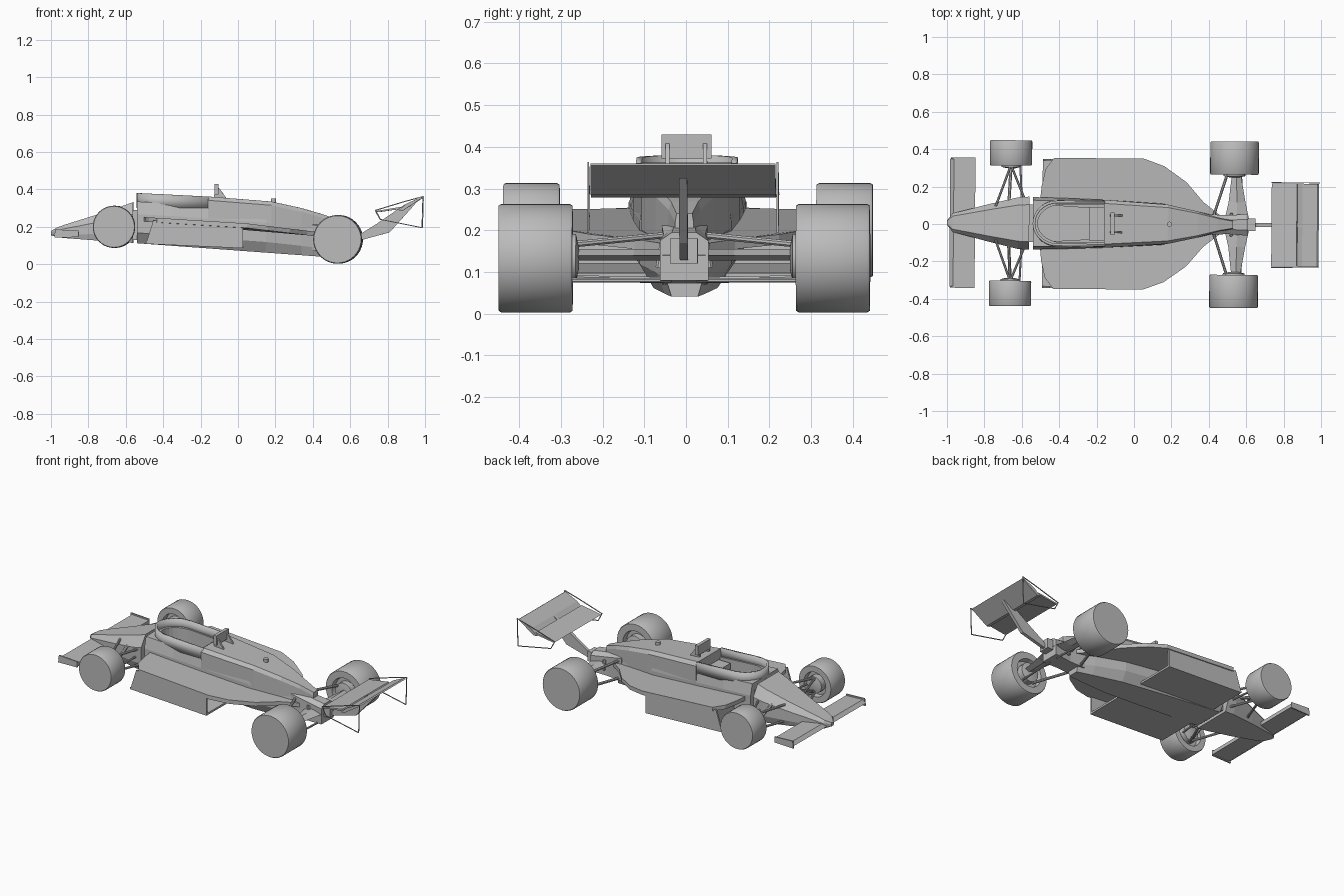
import bpy, bmesh, math
from mathutils import Vector, Matrix

if "Cube" in bpy.data.objects:
    bpy.data.objects.remove(bpy.data.objects["Cube"])

grey = bpy.data.materials.new("plain_grey")
grey.use_nodes = True
grey.diffuse_color = (0.5, 0.5, 0.5, 1)
grey.node_tree.nodes["Principled BSDF"].inputs["Base Color"].default_value = grey.diffuse_color

YAW = Matrix.Rotation(-0.0075, 4, 'Z')   # the car stands very slightly turned


def finish(name, bm, smooth=False):
    bmesh.ops.recalc_face_normals(bm, faces=bm.faces)
    bm.transform(YAW)
    mesh = bpy.data.meshes.new(name)
    bm.to_mesh(mesh)
    bm.free()
    mesh.materials.append(grey)
    ob = bpy.data.objects.new(name, mesh)
    bpy.context.collection.objects.link(ob)
    if smooth:
        bpy.ops.object.select_all(action='DESELECT')
        ob.select_set(True)
        bpy.context.view_layer.objects.active = ob
        bpy.ops.object.shade_smooth_by_angle(angle=math.radians(35))
    return ob


def loft(name, rings, closed=True, cap=True, smooth=False):
    """Skin between rings holding equal numbers of points."""
    bm = bmesh.new()
    rows = [[bm.verts.new(p) for p in ring] for ring in rings]
    n = len(rows[0])
    for a, b in zip(rows, rows[1:]):
        for i in range(n if closed else n - 1):
            j = (i + 1) % n
            bm.faces.new((a[i], a[j], b[j], b[i]))
    if cap:
        bm.faces.new(rows[0])
        bm.faces.new(rows[-1])
    return finish(name, bm, smooth)


def side_prism(name, outline, y0, y1):
    """Extrude an x-z outline across y."""
    return loft(name, [[(x, y, z) for x, z in outline] for y in (y0, y1)])


def box(name, x0, x1, y0, y1, z0, z1):
    return side_prism(name, [(x0, z0), (x1, z0), (x1, z1), (x0, z1)], y0, y1)


def bar(name, p, q, w, h=None, sides=8):
    """Straight bar of round or flattened section."""
    p, q = Vector(p), Vector(q)
    rot = (q - p).to_track_quat('Z', 'Y').to_matrix()
    h = h or w
    ring = [Vector((w * math.cos(t), h * math.sin(t), 0))
            for t in (2 * math.pi * (i + 0.5) / sides for i in range(sides))]
    return loft(name, [[e + rot @ v for v in ring] for e in (p, q)], smooth=sides > 6)


def lathe_y(name, cx, cz, profile, sides=40):
    """Turn (radius, y) pairs around a sideways axle."""
    rings = [[(cx + r * math.cos(2 * math.pi * i / sides), y,
               cz + r * math.sin(2 * math.pi * i / sides)) for i in range(sides)]
             for r, y in profile]
    return loft(name, rings, smooth=True)


def floor_z(x):
    return 0.113 - 0.073 * (x + 0.55)


def hull_ring(x, w, top, bottom, flat, belly):
    """Eight sided body section, wide at the middle."""
    d = top - bottom
    half = [(flat * w, top), (w, top - 0.3 * d), (w, bottom + 0.25 * d), (belly * w, bottom)]
    return [(x, y, z) for y, z in half] + [(x, -y, z) for y, z in reversed(half)]


# Nose cone
loft("nose_cone", [hull_ring(*s) for s in (
    (-1.0, 0.012, 0.178, 0.155, 0.7, 0.7), (-0.97, 0.05, 0.195, 0.146, 0.7, 0.8),
    (-0.93, 0.06, 0.21, 0.14, 0.7, 0.9), (-0.77, 0.102, 0.26, 0.128, 0.7, 0.9),
    (-0.62, 0.138, 0.31, 0.118, 0.7, 0.85), (-0.56, 0.142, 0.332, 0.114, 0.7, 0.85))])
box("nose_bulkhead", -0.565, -0.53, -0.1, 0.1, 0.13, 0.29)

# Main tub with a hollowed cockpit
tub = loft("tub", [hull_ring(x, w, t, floor_z(x), f, 0.7) for x, w, t, f in (
    (-0.54, 0.14, 0.335, 0.88), (-0.35, 0.135, 0.325, 0.9), (-0.16, 0.128, 0.312, 0.92),
    (0.15, 0.11, 0.29, 0.9), (0.34, 0.07, 0.25, 0.85), (0.44, 0.045, 0.22, 0.8))])

arc = [math.pi * (0.5 + i / 14) for i in range(15)]
rim_path = [(-0.155, 0.118)] + [(-0.41 + 0.125 * math.cos(t), 0.118 * math.sin(t)) for t in arc] + [(-0.155, -0.118)]
cutter = loft("cockpit_cutter", [[(x if x > -0.3 else x + 0.02, y * 0.85, z) for x, y in rim_path] for z in (0.19, 0.5)])
cutter.hide_render = True
cutter.hide_set(True)
cut = tub.modifiers.new("cockpit", 'BOOLEAN')
cut.operation = 'DIFFERENCE'
cut.object = cutter

# Raised cockpit surround
rim = loft("cockpit_surround",
           [[(x, y, 0.3) for x, y in rim_path],
            [(x, y * 0.97, 0.38 - 0.05 * (x + 0.53)) for x, y in rim_path]],
           closed=False, cap=False, smooth=True)
wall = rim.modifiers.new("thickness", 'SOLIDIFY')
wall.thickness = 0.014
wall.offset = 0
box("seat_back", -0.24, -0.15, -0.09, 0.09, 0.19, 0.3)

# Engine cover
loft("engine_cover", [[(x, y, z) for y, z in (
    (w, low), (w, top - 0.02), (0.85 * w, top), (-0.85 * w, top), (-w, top - 0.02), (-w, low))]
    for x, w, top, low in (
        (-0.16, 0.128, 0.362, 0.22), (0.18, 0.105, 0.335, 0.2),
        (0.34, 0.07, 0.3, 0.18), (0.45, 0.038, 0.268, 0.16), (0.53, 0.022, 0.24, 0.16))])
bar("filler_cap", (0.19, 0, 0.32), (0.19, 0, 0.35), 0.014, sides=12)

# Headrest on two legs
box("headrest", -0.125, -0.105, -0.06, 0.06, 0.372, 0.43)
for s in (1, -1):
    side_prism("headrest_leg", [(-0.13, 0.35), (-0.06, 0.35), (-0.095, 0.4), (-0.12, 0.42)],
               s * 0.04, s * 0.05)

# Side pods: thin shaped roof, outer wall, floor and inlet divider
plan = [(-0.505, 0.1), (-0.495, 0.2), (-0.475, 0.29), (-0.43, 0.35), (0.05, 0.35),
        (0.16, 0.31), (0.28, 0.225), (0.37, 0.12), (0.46, 0.05), (0.3, 0.05)]


def roof_z(x):
    return 0.252 - 0.062 * (x + 0.5) - (0.06 * (x - 0.05) if x > 0.05 else 0)


for s in (1, -1):
    loft("pod_roof", [[(x, s * y, roof_z(x) - d) for x, y in plan] for d in (0, 0.024)])
    side_prism("pod_wall", [(-0.45, 0.235), (-0.49, floor_z(-0.49)), (0.03, floor_z(0.03) + 0.015),
                            (0.03, 0.205)], s * 0.335, s * 0.345)
    side_prism("pod_floor", [(-0.49, floor_z(-0.49)), (0.03, floor_z(0.03) + 0.015),
                             (0.03, floor_z(0.03) + 0.027), (-0.49, floor_z(-0.49) + 0.012)],
               s * 0.08, s * 0.345)
    loft("pod_inlet", [[(x, s * 0.11, z), (x, s * 0.335, z), (x + 0.01, s * 0.335, z),
                        (x + 0.01, s * 0.11, z)] for x, z in ((-0.42, 0.12), (-0.43, 0.235))])

# Front wing with end plates
wing = [(-0.985, 0.16), (-0.965, 0.148), (-0.85, 0.15), (-0.85, 0.172), (-0.965, 0.178)]
side_prism("front_wing", wing, -0.342, 0.342)
for s in (1, -1):
    side_prism("front_wing_end", [(-0.98, 0.142), (-0.85, 0.145), (-0.85, 0.18), (-0.975, 0.186)],
               s * 0.34, s * 0.348)

# Wheels, with a sunken rim and hub on the inner side
for label, x, z, r, inner, outer in (("front", -0.66, 0.2, 0.113, 0.308, 0.443),
                                     ("rear", 0.535, 0.133, 0.13, 0.268, 0.445)):
    for s in (1, -1):
        lathe_y(label + "_wheel", x, z, [(0.97 * r, s * outer), (r, s * (outer - 0.006)),
                (r, s * (inner + 0.006)), (0.97 * r, s * inner), (0.66 * r, s * inner),
                (0.62 * r, s * (inner + 0.03))])
        lathe_y(label + "_hub", x, z, [(0.45 * r, s * (inner + 0.04)), (0.45 * r, s * (inner - 0.008)),
                                       (0.2 * r, s * (inner - 0.015))], 20)

# Suspension
for s in (1, -1):
    for dz, z in ((0.04, 0.25), (-0.05, 0.15)):
        for x in (-0.74, -0.57):
            bar("front_wishbone", (-0.66, s * 0.31, 0.2 + dz), (x, s * 0.09, z), 0.007)
    bar("front_track_rod", (-0.61, s * 0.31, 0.19), (-0.6, s * 0.1, 0.2), 0.006)
    bar("front_spring", (-0.66, s * 0.3, 0.16), (-0.67, s * 0.1, 0.25), 0.009)
    bar("rear_upper_arm", (0.5, s * 0.28, 0.165), (0.42, s * 0.03, 0.19), 0.008)
    bar("rear_lower_arm", (0.5, s * 0.28, 0.085), (0.42, s * 0.03, 0.08), 0.008)
    bar("rear_link", (0.57, s * 0.28, 0.08), (0.58, s * 0.03, 0.08), 0.006)
    loft("rear_axle_fairing", [[(x - w, s * y, 0.14), (x, s * y, 0.155), (x + w, s * y, 0.14),
                                (x, s * y, 0.128)] for x, y, w in
                               ((0.55, 0.03, 0.065), (0.55, 0.12, 0.045), (0.545, 0.28, 0.022))])
    bar("rear_damper", (0.52, s * 0.06, 0.11), (0.52, s * 0.05, 0.17), 0.01)

# Gearbox and tail
loft("gearbox", [[(x, -w, lo), (x, w, lo), (x, w, hi - 0.02), (x, 0.5 * w, hi),
                  (x, -0.5 * w, hi), (x, -w, hi - 0.02)] for x, w, lo, hi in
                 ((0.4, 0.055, 0.07, 0.23), (0.5, 0.05, 0.075, 0.21), (0.61, 0.058, 0.08, 0.195))])
box("tail_block", 0.61, 0.65, -0.033, 0.033, 0.12, 0.18)

# Rear wing on a slim mast
side_prism("wing_mast", [(0.63, 0.125), (0.67, 0.132), (0.81, 0.17), (0.95, 0.325),
                         (0.89, 0.318), (0.74, 0.215), (0.66, 0.165)], -0.01, 0.01)
side_prism("rear_wing_main", [(0.735, 0.284), (0.75, 0.278), (0.875, 0.296), (0.87, 0.306)],
           -0.222, 0.222)
side_prism("rear_wing_flap", [(0.86, 0.287), (0.88, 0.285), (0.988, 0.355), (0.98, 0.36),
                              (0.9, 0.322)], -0.222, 0.222)
frame = [(0.735, 0.288), (0.76, 0.24), (0.985, 0.195), (0.99, 0.362), (0.89, 0.335)]
for s in (1, -1):
    for (xa, za), (xb, zb) in zip(frame, frame[1:] + frame[:1]):
        bar("rear_wing_end_frame", (xa, s * 0.227, za), (xb, s * 0.227, zb), 0.003, sides=4)
